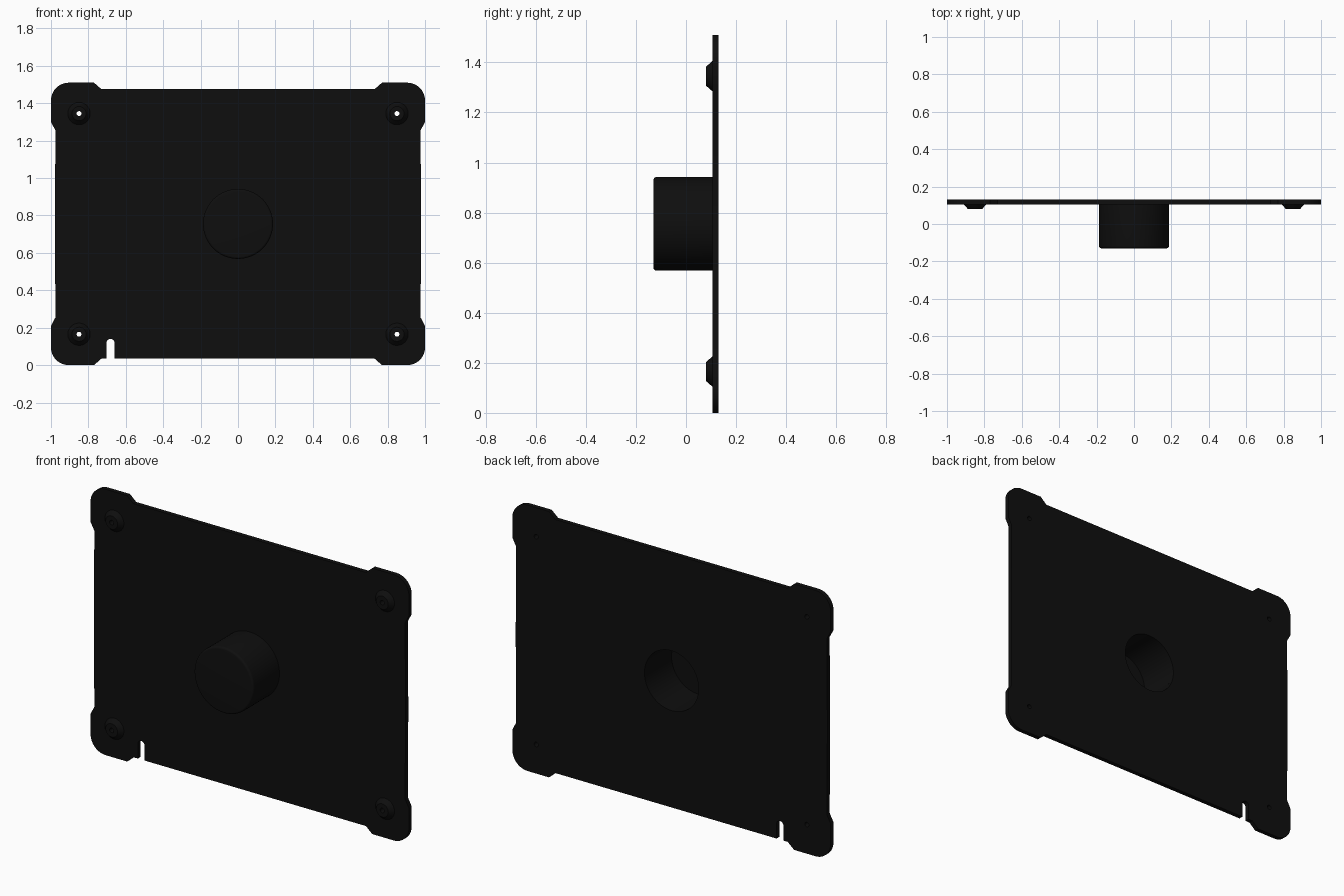
import bpy, bmesh, math
from mathutils import Matrix

if "Cube" in bpy.data.objects:
    bpy.data.objects.remove(bpy.data.objects["Cube"])

MID_Z = 0.755            # height of the plate centre
FRONT, BACK = 0.105, 0.13  # plate faces along y
BOSS_X, BOSS_Z = 0.85, 0.59
HOLE_R, KNOB_R, BORE_R = 0.013, 0.187, 0.17

black = bpy.data.materials.new("matte black")
black.diffuse_color = (0.0045, 0.0045, 0.0045, 1)
black.use_nodes = True
black.node_tree.nodes["Principled BSDF"].inputs["Base Color"].default_value = black.diffuse_color


def finish(obj, angle=30):
    """Weld, orient normals, colour and shade one part."""
    bm = bmesh.new()
    bm.from_mesh(obj.data)
    bmesh.ops.remove_doubles(bm, verts=bm.verts, dist=1e-5)
    bmesh.ops.recalc_face_normals(bm, faces=bm.faces)
    bm.to_mesh(obj.data)
    bm.free()
    obj.data.materials.clear()
    obj.data.materials.append(black)
    bpy.ops.object.select_all(action='DESELECT')
    obj.select_set(True)
    bpy.context.view_layer.objects.active = obj
    bpy.ops.object.shade_smooth_by_angle(angle=math.radians(angle))


def arc(cx, cy, r, start, end, n):
    """Points on an arc, angles in degrees."""
    return [(cx + r * math.cos(math.radians(start + (end - start) * i / n)),
             cy + r * math.sin(math.radians(start + (end - start) * i / n)))
            for i in range(n + 1)]


def circle(cx, cy, r, n):
    return arc(cx, cy, r, 0, 360, n)[:-1]


def lathe(name, profile, x, z, steps):
    """Spin (radius, y) points around an axis along y."""
    bm = bmesh.new()
    verts = [bm.verts.new((r, y, 0)) for r, y in profile]
    edges = [bm.edges.new(p) for p in zip(verts, verts[1:])]
    bmesh.ops.spin(bm, geom=verts + edges, cent=(0, 0, 0), axis=(0, 1, 0),
                   angle=math.tau, steps=steps)
    bmesh.ops.translate(bm, verts=bm.verts, vec=(x, 0, z))
    mesh = bpy.data.meshes.new(name)
    bm.to_mesh(mesh)
    bm.free()
    obj = bpy.data.objects.new(name, mesh)
    bpy.context.collection.objects.link(obj)
    finish(obj)


# Plate outline: one corner tab, mirrored into all four corners
tab = ([(0.976, 0.50), (1.0, 0.545)] + arc(0.905, 0.66, 0.095, 0, 90, 12)
       + [(0.77, 0.755), (0.73, 0.72)])
right_up = tab
left_up = [(-x, y) for x, y in reversed(tab)]
left_down = [(-x, -y) for x, y in tab]
right_down = [(x, -y) for x, y in reversed(tab)]
# Cable slot with a round end in the lower edge
slot = [(-0.703, -0.72)] + arc(-0.6815, -0.636, 0.0215, 180, 0, 10) + [(-0.66, -0.72)]
outline = (right_up + left_up + [(-0.979, 0)] + left_down + slot
           + right_down + [(0.979, 0)])

corners = [(sx * BOSS_X, sz * BOSS_Z) for sx in (-1, 1) for sz in (-1, 1)]
loops = [outline, circle(0, 0, BORE_R, 64)]
loops += [circle(x, z, HOLE_R, 24) for x, z in corners]

curve = bpy.data.curves.new("plate", 'CURVE')
curve.dimensions = '2D'
curve.fill_mode = 'BOTH'
curve.extrude = (BACK - FRONT) / 2
for pts in loops:
    spline = curve.splines.new('POLY')
    spline.points.add(len(pts) - 1)
    for p, (x, y) in zip(spline.points, pts):
        p.co = (x, y, 0, 1)
    spline.use_cyclic_u = True
plate = bpy.data.objects.new("plate", curve)
bpy.context.collection.objects.link(plate)
plate.select_set(True)
bpy.context.view_layer.objects.active = plate
bpy.ops.object.convert(target='MESH')
plate = bpy.context.view_layer.objects.active
plate.data.transform(Matrix.Translation((0, (FRONT + BACK) / 2, MID_Z))
                     @ Matrix.Rotation(math.pi / 2, 4, 'X'))
finish(plate)

# Hollow round housing, open at the back
rim = [(KNOB_R - 0.012 + u, -0.118 - v)
       for u, v in arc(0, 0, 0.012, 0, 90, 5)]
lathe("housing", [(KNOB_R, FRONT)] + rim
      + [(0, -0.13), (0, -0.113), (BORE_R, -0.113), (BORE_R, FRONT)],
      0, MID_Z, 64)

# Tapered screw bosses with through holes
for i, (x, z) in enumerate(corners):
    lathe(f"screw_boss_{i + 1}",
          [(0.06, FRONT), (0.038, 0.08), (HOLE_R, 0.08), (HOLE_R, FRONT)],
          x, MID_Z + z, 24)
